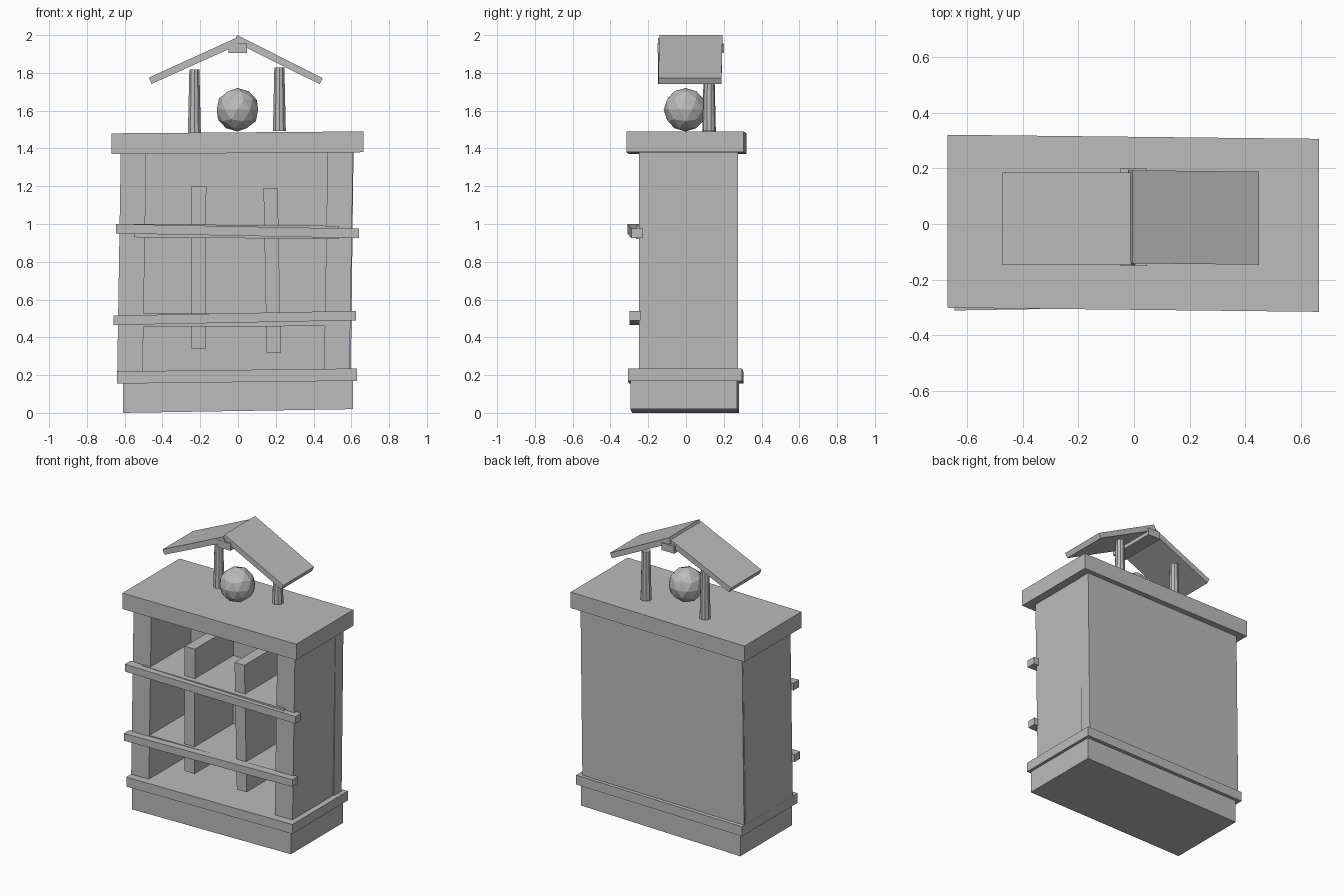
import bpy
import bmesh

cube = bpy.data.objects.get("Cube")
if cube:
    bpy.data.objects.remove(cube, do_unlink=True)

grey = bpy.data.materials.new("plain grey")
grey.use_nodes = True
colour = (0.5, 0.5, 0.5, 1)
grey.diffuse_color = colour
grey.node_tree.nodes["Principled BSDF"].inputs["Base Color"].default_value = colour


def add_object(name, bm):
    bmesh.ops.recalc_face_normals(bm, faces=bm.faces)
    mesh = bpy.data.meshes.new(name)
    bm.to_mesh(mesh)
    bm.free()
    mesh.materials.append(grey)
    obj = bpy.data.objects.new(name, mesh)
    bpy.context.collection.objects.link(obj)
    return obj


def board(name, outline, front, back, skew=0.0):
    """Extrude an x-z outline along y; skew turns it slightly in plan."""
    bm = bmesh.new()
    rings = [[bm.verts.new((x, y + skew * x, z)) for x, z in outline]
             for y in (front, back)]
    bm.faces.new(rings[0])
    bm.faces.new(rings[1])
    for i in range(len(outline)):
        j = (i + 1) % len(outline)
        bm.faces.new((rings[0][i], rings[0][j], rings[1][j], rings[1][i]))
    return add_object(name, bm)


def level(name, left, right, z_left, z_right, height, front, back, skew=0.0):
    """Roughly horizontal plank."""
    return board(name, [(left, z_left), (right, z_right),
                        (right, z_right + height), (left, z_left + height)],
                 front, back, skew)


def upright(name, x_low, x_high, width, bottom, top, front, back):
    """Roughly vertical plank, leaning from x_low to x_high."""
    return board(name, [(x_low, bottom), (x_low + width, bottom),
                        (x_high + width, top), (x_high, top)], front, back)


# Plinth and its moulding
level("base", -0.61, 0.61, 0.0, 0.02, 0.18, -0.29, 0.275, -0.008)
level("base_trim", -0.64, 0.63, 0.155, 0.17, 0.065, -0.305, 0.3, -0.005)

# Cabinet shell
upright("right_side", -0.64, -0.62, 0.135, 0.18, 1.42, -0.25, 0.265)
upright("left_side", 0.455, 0.475, 0.135, 0.18, 1.42, -0.25, 0.265)
upright("back_panel", -0.635, -0.62, 1.232, 0.18, 1.42, 0.19, 0.275)
level("top_slab", -0.67, 0.665, 1.37, 1.38, 0.11, -0.308, 0.313, -0.011)

# Shelves and dividers
level("lower_shelf", -0.55, 0.53, 0.455, 0.46, 0.07, -0.25, 0.22)
level("upper_shelf", -0.55, 0.535, 0.93, 0.92, 0.07, -0.265, 0.22)
upright("right_divider", -0.247, -0.245, 0.077, 0.34, 1.2, -0.23, 0.22)
upright("left_divider", 0.152, 0.135, 0.075, 0.32, 1.19, -0.23, 0.22)

# Front rails
level("lower_rail", -0.66, 0.625, 0.465, 0.49, 0.05, -0.3, -0.24)
level("upper_rail", -0.645, 0.64, 0.95, 0.925, 0.05, -0.3, -0.238, 0.016)

# Ball on top
bm = bmesh.new()
bmesh.ops.create_icosphere(bm, subdivisions=2, radius=0.115)
bmesh.ops.translate(bm, verts=bm.verts, vec=(-0.003, -0.003, 1.605))
add_object("ball", bm)

# Tapered posts
for name, x, z in (("right_post", -0.231, 1.65), ("left_post", 0.219, 1.66)):
    bm = bmesh.new()
    bmesh.ops.create_cone(bm, cap_ends=True, segments=10, radius1=0.036,
                          radius2=0.028, depth=0.335)
    bmesh.ops.translate(bm, verts=bm.verts, vec=(x, 0.122, z))
    add_object(name, bm)

# Little gabled roof with ridge block
board("right_roof", [(-0.472, 1.775), (-0.457, 1.742),
                     (0.005, 1.95), (-0.01, 1.985)], -0.148, 0.184)
board("left_roof", [(-0.02, 1.965), (-0.005, 2.0),
                    (0.448, 1.773), (0.433, 1.74)], -0.141, 0.193, -0.012)
level("ridge_block", -0.05, 0.047, 1.905, 1.905, 0.05, -0.15, 0.2)
